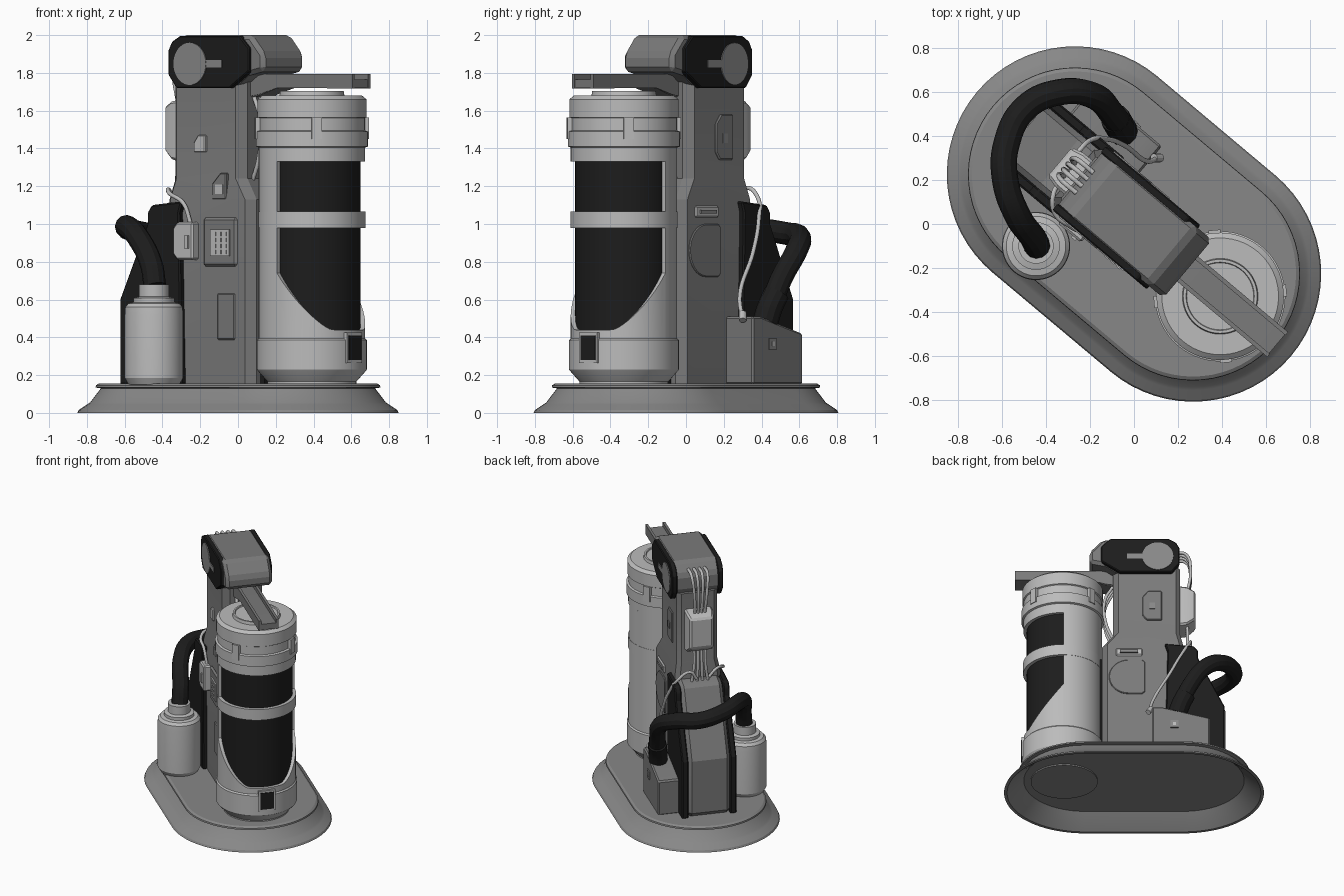
import bpy, bmesh, math
from mathutils import Matrix

if "Cube" in bpy.data.objects:
    bpy.data.objects.remove(bpy.data.objects["Cube"])

ROT = Matrix.Rotation(math.radians(-40), 4, 'Z')   # whole machine sits at 40 degrees
C, S = math.cos(math.radians(40)), math.sin(math.radians(40))

def mat(name, g):
    m = bpy.data.materials.new(name)
    m.diffuse_color = (g, g, g, 1)
    m.use_nodes = True
    m.node_tree.nodes["Principled BSDF"].inputs["Base Color"].default_value = m.diffuse_color
    return m

LIGHT, MID, BODY, DARK = mat("light_grey", .5), mat("mid_grey", .245), mat("body_grey", .195), mat("black", .012)

def make(name, verts, faces, m, bevel=0):
    bm = bmesh.new()
    vs = [bm.verts.new(ROT @ Matrix.Translation(v).to_translation()) for v in verts]
    for f in faces:
        bm.faces.new([vs[i] for i in f])
    bmesh.ops.recalc_face_normals(bm, faces=bm.faces)
    me = bpy.data.meshes.new(name)
    bm.to_mesh(me)
    bm.free()
    me.materials.append(m)
    o = bpy.data.objects.new(name, me)
    bpy.context.collection.objects.link(o)
    if bevel:
        b = o.modifiers.new("bevel", 'BEVEL')
        b.width, b.segments, b.limit_method = bevel, 1, 'ANGLE'
    return o

def loft(name, rings, m, bevel=0):
    n, k = len(rings[0]), len(rings)
    faces = [(r*n+i, r*n+(i+1) % n, (r+1)*n+(i+1) % n, (r+1)*n+i) for r in range(k-1) for i in range(n)]
    faces += [tuple(range(n)), tuple(range((k-1)*n, k*n))]
    return make(name, [v for r in rings for v in r], faces, m, bevel)

def prism(name, prof, v0, v1, m, bevel=0):
    return loft(name, [[(u, v, z) for u, z in prof] for v in (v0, v1)], m, bevel)

def box(name, u0, u1, v0, v1, z0, z1, m, bevel=0):
    return prism(name, [(u0, z0), (u1, z0), (u1, z1), (u0, z1)], v0, v1, m, bevel)

def lathe(name, prof, cu, cv, m, n=64):
    return loft(name, [[(cu+r*math.cos(2*math.pi*i/n), cv+r*math.sin(2*math.pi*i/n), z)
                        for i in range(n)] for r, z in prof], m)

def tube(name, pts, r, m):
    cu = bpy.data.curves.new(name, 'CURVE')
    cu.dimensions, cu.bevel_depth, cu.bevel_resolution, cu.resolution_u = '3D', r, 4, 8
    cu.use_fill_caps = True
    sp = cu.splines.new('BEZIER')
    sp.bezier_points.add(len(pts)-1)
    for p, q in zip(sp.bezier_points, pts):
        p.co = ROT @ Matrix.Translation(q).to_translation()
        p.handle_left_type = p.handle_right_type = 'AUTO'
    cu.materials.append(m)
    o = bpy.data.objects.new(name, cu)
    bpy.context.collection.objects.link(o)

def loc(x, y, z):          # grid position to machine axes
    return (x*C - y*S, x*S + y*C, z)

# base: hollow skirt, lip and flat deck as stadium rings
def stadium(R, z, L=.35, n=32):
    p = []
    for side in (0, 1):
        for i in range(n+1):
            a = -math.pi/2 + math.pi*i/n + math.pi*side
            p.append(((L if side == 0 else -L)+R*math.cos(a), R*math.sin(a), z))
    return p
base = loft("base", [stadium(r, z) for r, z in ((.44, .1), (.5, .045), (.56, 0), (.582, 0), (.575, .015), (.53, .045),
            (.515, .055), (.458, .13), (.486, .134), (.484, .146), (.468, .156))], MID)
lathe("base_tank_socket", [(.24, .09), (.24, .12)], .5, 0, MID)

# tower
def plan(rear, front, w, z):
    return [(rear, -w+.03, z), (rear+.03, -w, z), (front-.04, -w, z), (front, -w+.05, z),
            (front, w-.05, z), (front-.04, w, z), (rear+.03, w, z), (rear, w-.03, z)]
loft("tower", [plan(-.355, .23, .17, .14), plan(-.355, .23, .17, 1.13), plan(-.33, .15, .15, 1.24),
               plan(-.33, .15, .15, 1.78)], BODY)
box("tower_spine", .2, .26, -.09, .09, .15, 1.05, DARK)

# head with dark side plates, round pivots and bars
prism("head", [(-.32, 1.79), (-.32, 1.92), (-.25, 2), (.23, 2), (.318, 1.9), (.318, 1.81), (.2, 1.785), (.12, 1.73),
      (-.26, 1.73)], -.172, .172, BODY, .022)
for s, n in ((-1, "left"), (1, "right")):
    prism("head_side_plate_"+n, [(-.325, 1.79), (-.325, 1.92), (-.3, 1.965), (-.245, 1.995), (.17, 1.995), (.235, 1.93),
          (.235, 1.81), (.1, 1.72), (-.27, 1.72)], s*.15, s*.19, DARK, .006)
    prism("head_pivot_"+n, [(-.17+.112*math.cos(math.pi*i/20), 1.848+.112*math.sin(math.pi*i/20)) for i in range(40)],
          s*.18, s*.196, MID)
    box("head_bar_"+n, -.08, .05, s*.18, s*.195, 1.828, 1.868, MID)

# arm channel over the tank
prism("arm_plate", [(.08, 1.66), (.2, 1.68), (.33, 1.72), (.848, 1.72), (.848, 1.765), (.28, 1.765), (.08, 1.75)],
      -.068, .068, BODY)
for s in (-1, 1):
    prism("arm_rail", [(.1, 1.67), (.2, 1.685), (.33, 1.72), (.852, 1.718), (.852, 1.795), (.1, 1.795)], s*.055, s*.074, BODY)

# tank: dark core, light bands, cap
T = .511
lathe("tank_core", [(.258, .3), (.258, 1.4)], T, 0, DARK)
lathe("tank_foot", [(.235, .15), (.235, .165), (.288, .225), (.291, .23), (.291, .385), (.282, .395), (.255, .395)], T, 0, LIGHT)
lathe("tank_middle_band", [(.255, .98), (.284, .98), (.284, 1.065), (.255, 1.065)], T, 0, LIGHT)
lathe("tank_cap", [(.255, 1.33), (.282, 1.33), (.282, 1.405), (.296, 1.41), (.296, 1.49), (.28, 1.495), (.28, 1.56),
      (.289, 1.565), (.289, 1.66), (.265, 1.68), (.172, 1.68), (.168, 1.703), (.155, 1.703),
      (.152, 1.695)], T, 0, LIGHT)

def shell(name, a0, a1, top, n=36):
    v, f = [], []
    for i in range(n+1):
        a = a0+(a1-a0)*i/n
        c, s, t = math.cos(math.radians(a)), math.sin(math.radians(a)), top(a)
        v += [(T+r*c, r*s, z) for r, z in ((.282, .37), (.282, t), (.255, t), (.255, .37))]
    for i in range(n):
        f += [(4*i+j, 4*i+(j+1) % 4, 4*i+4+(j+1) % 4, 4*i+4+j) for j in range(4)]
    make(name, v, f+[(0, 1, 2, 3), tuple(4*n+j for j in range(4))], LIGHT)
shell("tank_back_shell", 91, 269, lambda a: 1.34)
shell("tank_window_sill", -91, 91, lambda a: .44+.3*max(0, (abs(a)-28)/63)**1.35)
box("tank_tag_frame", T+.27, T+.295, -.062, .062, .265, .425, LIGHT)
box("tank_tag", T+.28, T+.3, -.05, .05, .28, .41, DARK)
for a in (-45, 45, 135, 225):
    c, s = math.cos(math.radians(a)), math.sin(math.radians(a))
    loft("tank_latch", [[(T+r*c-w*s, r*s+w*c, z) for r, w in ((.27, -.027), (.302, -.027), (.302, .027), (.27, .027))]
                        for z in (1.45, 1.565)], LIGHT)

# backpack: grey spine between black side plates
pack = [(-.3, .15), (-.655, .15), (-.655, .6), (-.44, 1.08), (-.39, 1.12), (-.3, 1.12)]
prism("backpack_spine", pack, -.17, .17, BODY, .04)
for s in (-1, 1):
    prism("backpack_side", [(-.22, .15), (-.65, .15), (-.65, .6), (-.46, 1.0), (-.46, 1.06), (-.43, 1.1), (-.22, 1.12),
          (-.24, 1.06)], s*.155, s*.202, DARK, .008)

# canister, hose box and hose
cu, cv, _ = loc(-.445, -.1, 0)
lathe("canister", [(.135, .15), (.155, .185), (.155, .52), (.152, .56), (.135, .58), (.108, .585), (.108, .608),
      (.08, .615), (.08, .68), (.05, .68)], cu, cv, LIGHT, 48)
prism("hose_box", [(-.545, .15), (-.13, .15), (-.13, .51), (-.2, .51), (-.545, .42)], .15, .352, BODY, .01)
box("hose_box_badge", -.32, -.26, .34, .36, .335, .395, MID)
box("hose_box_badge_dot", -.302, -.278, .35, .363, .353, .377, LIGHT)
tube("hose", [loc(*p) for p in ((-.44, -.1, .67), (-.46, -.06, .79), (-.53, .04, .93), (-.585, .2, .985), (-.58, .36, .975),
     (-.49, .53, .95), (-.33, .6, .93), (-.19, .585, .86), (-.1, .5, .7), (-.05, .42, .48))], .06, DARK)
tube("hose_collar", [loc(*p) for p in ((-.085, .48, .635), (-.065, .445, .56), (-.05, .42, .48))], .068, DARK)

# rear cable box and cables
loft("rear_cable_box", [[(-.31, -.1, 1.33), (-.31, .1, 1.33), (-.31, .1, 1.66), (-.31, -.1, 1.66)],
     [(-.38, -.1, 1.34), (-.38, .1, 1.34), (-.38, .1, 1.65), (-.38, -.1, 1.65)],
     [(-.44, -.085, 1.39), (-.44, .085, 1.39), (-.44, .085, 1.62), (-.44, -.085, 1.62)]], LIGHT, .012)
for v in (-.06, -.02, .02, .06):
    tube("upper_cable", [(-.29, v, 1.95), (-.37, v, 1.94), (-.405, v*.8, 1.82), (-.38, v*.6, 1.62)], .011, LIGHT)
    tube("lower_cable", [(-.38, v*.7, 1.38), (-.385, v*.7, 1.24), (-.38, v, 1.1)], .011, LIGHT)
for v in (-.05, 0, .05):
    tube("front_cable", [(.15, v, 1.68), (.21, v*1.3, 1.55), (.2, v*1.3, 1.36), (.13, v, 1.2)], .011, LIGHT)
tube("right_cable", [loc(*p) for p in ((.11, .3, .49), (.06, .285, .62), (-.04, .355, .85), (-.12, .385, 1.02),
     (-.2, .38, 1.14), (-.26, .32, 1.19), (-.29, .28, 1.13))], .011, LIGHT)
tube("right_cable_plug", [loc(*p) for p in ((.12, .3, .49), (.09, .3, .53))], .02, LIGHT)
tube("left_cable", [loc(*p) for p in ((-.33, .19, 1.12), (-.365, .14, 1.18), (-.36, .05, 1.16), (-.29, -.01, 1.11),
     (-.25, -.03, 1.0))], .011, LIGHT)

# left side details
prism("junction_box", [(-.27, .84), (-.24, .81), (-.13, .81), (-.13, 1.01), (-.24, 1.01), (-.27, .98)], -.16, -.22, LIGHT, .01)
box("junction_switch", -.18, -.155, -.21, -.23, .87, .94, LIGHT)
prism("small_latch_plate", [(-.17, 1.38), (-.09, 1.38), (-.09, 1.47), (-.14, 1.47), (-.17, 1.43)], -.14, -.165, LIGHT, .005)
prism("vent_frame", [(-.04, 1.13), (.06, 1.13), (.06, 1.27), (.02, 1.27), (-.04, 1.21)], -.13, -.172, BODY, .006)
box("vent_slot", -.01, .04, -.16, -.177, 1.16, 1.21, LIGHT)
box("keypad_frame", -.09, .14, -.16, -.185, .775, 1.035, BODY, .015)
box("keypad", -.03, .1, -.18, -.195, .83, .97, LIGHT)
for i in range(3):
    for j in range(4):
        box("keypad_button", -.012+i*.036, .012+i*.036, -.19, -.2, .84+j*.032, .862+j*.032, LIGHT)
box("lower_left_hatch", .0, .125, -.16, -.176, .385, .635, BODY, .01)

# right side details
prism("upper_right_hatch", [(-.2, 1.34), (-.09, 1.34), (-.06, 1.38), (-.06, 1.53), (-.1, 1.58), (-.2, 1.58)], .14, .16, BODY, .006)
box("upper_right_hatch_catch", -.15, -.11, .15, .165, 1.43, 1.48, MID)
box("right_handle_frame", -.06, .13, .16, .18, 1.035, 1.095, LIGHT, .008)
box("right_handle_grip", -.03, .1, .17, .19, 1.055, 1.075, MID)
prism("right_round_hatch", [(-.08, .74), (-.08, .98), (-.06, 1.0)] + [(.04+.14*math.sin(math.pi*i/16),
      .86+.14*math.cos(math.pi*i/16)) for i in range(17)] + [(-.06, .72)], .16, .178, BODY, .005)

# smooth round parts, keep edges
bpy.ops.object.select_all(action='SELECT')
bpy.context.view_layer.objects.active = base
bpy.ops.object.convert(target='MESH')
bpy.ops.object.shade_smooth_by_angle(angle=math.radians(20))
